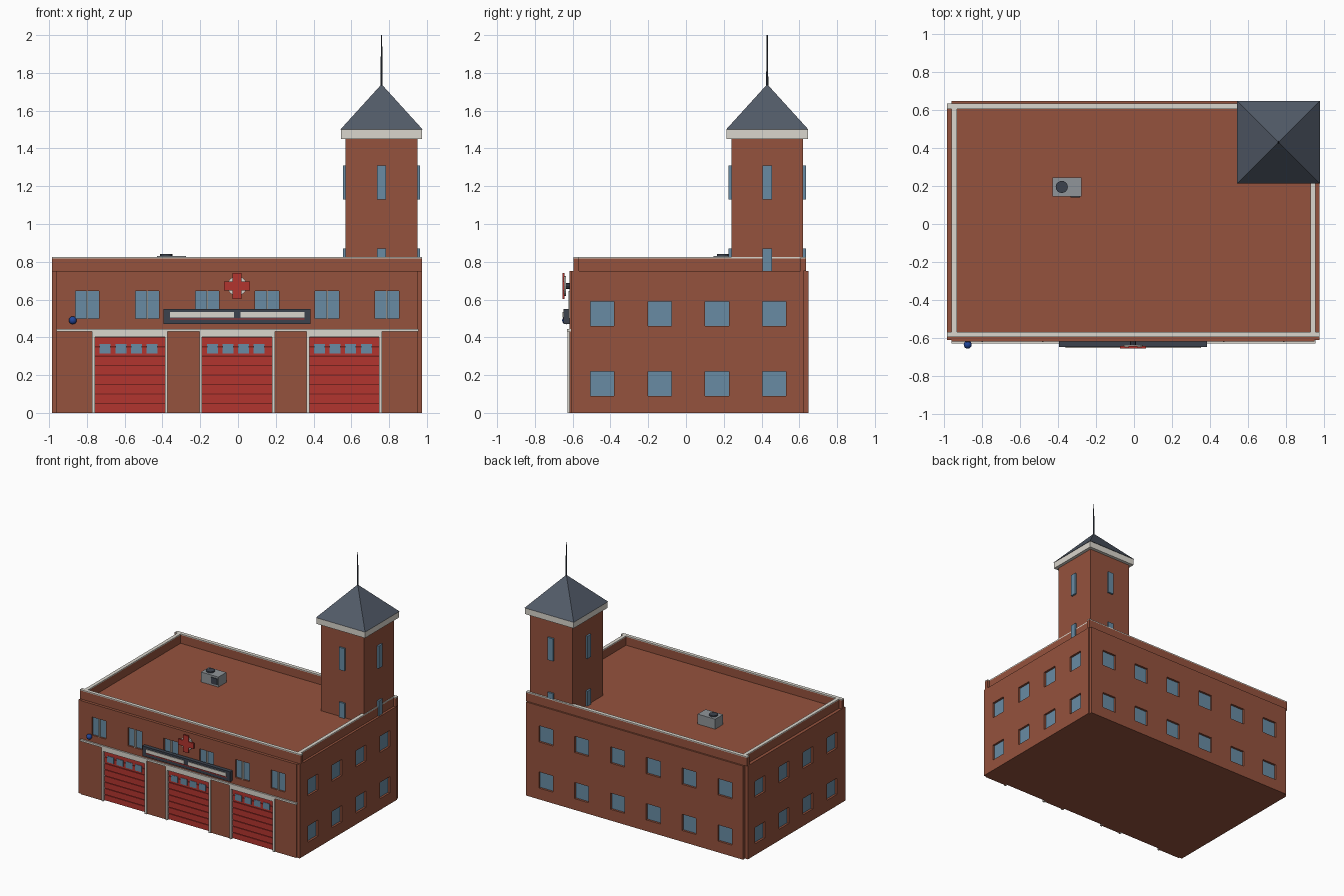
import bpy, bmesh
from math import pi, sqrt
from mathutils import Matrix, Vector

if "Cube" in bpy.data.objects:
    bpy.data.objects.remove(bpy.data.objects["Cube"])


def material(name, rgb):
    m = bpy.data.materials.new(name)
    m.diffuse_color = (*rgb, 1)
    m.use_nodes = True
    m.node_tree.nodes["Principled BSDF"].inputs["Base Color"].default_value = m.diffuse_color
    return m


BRICK = material("brick", (0.30, 0.085, 0.047))
TRIM = material("trim", (0.70, 0.67, 0.61))
GLASS = material("glass", (0.14, 0.26, 0.37))
SLATE = material("slate", (0.085, 0.105, 0.14))
RED = material("red", (0.45, 0.035, 0.028))
DARK_RED = material("dark_red", (0.18, 0.015, 0.012))
DARK = material("dark", (0.045, 0.055, 0.075))
BLUE = material("blue", (0.015, 0.06, 0.32))
METAL = material("metal", (0.28, 0.30, 0.32))


def finish(name, bm, mat):
    me = bpy.data.meshes.new(name)
    bm.to_mesh(me)
    bm.free()
    if mat:
        me.materials.append(mat)
    ob = bpy.data.objects.new(name, me)
    bpy.context.collection.objects.link(ob)
    return ob


def boxes(name, items, mat=None):
    """One object from boxes given as (x0, x1, y0, y1, z0, z1)."""
    bm = bmesh.new()
    for x0, x1, y0, y1, z0, z1 in items:
        m = Matrix.Translation(((x0 + x1) / 2, (y0 + y1) / 2, (z0 + z1) / 2))
        bmesh.ops.create_cube(bm, size=1, matrix=m @ Matrix.Diagonal((x1 - x0, y1 - y0, z1 - z0, 1)))
    return finish(name, bm, mat)


def cone(name, loc, r1, r2, depth, mat, seg=16, rot=Matrix()):
    bm = bmesh.new()
    bmesh.ops.create_cone(bm, cap_ends=True, segments=seg, radius1=r1, radius2=r2, depth=depth,
                          matrix=Matrix.Translation(loc) @ rot)
    return finish(name, bm, mat)


def cut(ob, holes):
    c = boxes(ob.name + "_cutter", holes)
    c.hide_render = True
    c.hide_viewport = True
    mod = ob.modifiers.new("openings", 'BOOLEAN')
    mod.operation = 'DIFFERENCE'
    mod.solver = 'EXACT'
    mod.object = c


CX, CY = -0.005, 0.0125
XL, XR, YF, YB = -0.96, 0.95, -0.598, 0.623      # core walls
H = 0.75
COLS = [CX + 0.3175 * (i - 2.5) for i in range(6)]
ROWS_Y = [CY + 0.3035 * (i - 1.5) for i in range(4)]
FLOORS = [(0.09, 0.22), (0.46, 0.59)]
DOORS = [CX + 0.5675 * i for i in (-1, 0, 1)]
W = 0.0625                                       # half window width

# Core block and roof deck
boxes("building_core", [(XL, XR, YF, YB, 0, H)], BRICK)

# Side walls with recessed windows
for side, x0, x1, gx in (("left", XL - 0.025, XL, XL - 0.008), ("right", XR, XR + 0.025, XR + 0.008)):
    wall = boxes(side + "_wall", [(x0, x1, -0.61, YB, 0, H)], BRICK)
    cut(wall, [(x0 - .02, x1 + .02, y - W, y + W, a, b) for y in ROWS_Y for a, b in FLOORS])
    boxes(side + "_windows", [(min(gx, (XL, XR)[side == "right"]), max(gx, (XL, XR)[side == "right"]),
                               y - W, y + W, a, b) for y in ROWS_Y for a, b in FLOORS], GLASS)

# Back wall
back = boxes("back_wall", [(XL, XR + 0.015, YB, 0.648, 0, H)], BRICK)
cut(back, [(x - W, x + W, YB - .02, 0.67, a, b) for x in COLS for a, b in FLOORS])
boxes("back_windows", [(x - W, x + W, YB, YB + 0.008, a, b) for x in COLS for a, b in FLOORS], GLASS)

# Front wall with window and door openings
FY = -0.618
front = boxes("front_wall", [(XL, XR, FY, YF, 0, H)], BRICK)
cut(front, [(x - W, x + W, FY - .02, YF + .02, 0.50, 0.645) for x in COLS]
    + [(x - 0.187, x + 0.187, FY - .02, YF + .02, -0.02, 0.402) for x in DOORS])
boxes("front_windows", [(x - W, x + W, YF - 0.006, YF, 0.50, 0.645) for x in COLS], GLASS)
boxes("front_window_mullions", [(x - .004, x + .004, FY - .003, YF, 0.50, 0.645) for x in COLS], TRIM)
boxes("front_ledge", [(XL, XR + 0.005, -0.63, YF, 0.43, 0.445)], TRIM)

# Garage doors: dark backing, slats, window strip and frames
boxes("door_backings", [(x - .187, x + .187, YF - .004, YF, 0, 0.402) for x in DOORS], DARK_RED)
boxes("door_slats", [(x - .185, x + .185, YF - .010, YF - .003, i * .05 + .003, i * .05 + .047)
                     for x in DOORS for i in range(8)], RED)
boxes("door_windows", [(x + d - .036, x + d + .022, YF - .013, YF - .003, 0.315, 0.365)
                       for x in DOORS for d in (-.124, -.041, .041, .124)], GLASS)
frames = []
for x in DOORS:
    frames += [(x - .20, x - .185, -.628, YF, 0, .402), (x + .185, x + .20, -.628, YF, 0, .402),
               (x - .20, x + .20, -.628, YF, .402, .43)]
boxes("door_frames", frames, TRIM)

# Parapet and coping
parapet = [(XL - .025, XR + .025, -.595, -.567, H, .817), (XL - .025, XR + .025, .605, .635, H, .817),
           (XL, XL + .028, -.567, .605, H, .817), (XR - .022, XR + .006, -.567, .605, H, .817)]
boxes("parapet", parapet, BRICK)
boxes("parapet_coping", [(*p[:4], .817, .825) for p in parapet], TRIM)

# Tower with slit windows, cornice, pyramid roof and mast
TX, TY, T = 0.76, 0.43, 0.19
boxes("tower", [(TX - T, TX + T, TY - T, TY + T, H, 1.45)], BRICK)
slits = []
for a, b in ((0.69, 0.87), (1.13, 1.31)):
    p = T + 0.014
    slits += [(TX - .024, TX + .024, TY - p, TY - T, a, b), (TX - .024, TX + .024, TY + T, TY + p, a, b),
              (TX - p, TX - T, TY - .024, TY + .024, a, b), (TX + T, TX + p, TY - .024, TY + .024, a, b)]
boxes("tower_windows", slits, GLASS)
boxes("tower_cornice", [(TX - .215, TX + .215, TY - .215, TY + .215, 1.45, 1.50)], TRIM)
cone("tower_roof", (TX, TY, 1.62), .218 * sqrt(2), 0, 0.24, SLATE, 4, Matrix.Rotation(pi / 4, 4, 'Z'))
cone("mast", (TX, TY, 1.865), .006, .003, 0.27, DARK, 8)

# Rooftop air unit
boxes("air_unit", [(-.43, -.275, .145, .245, H, .83)], METAL)
boxes("air_unit_grille", [(-.335, -.285, .139, .147, .765, .815)], DARK)
cone("air_unit_fan", (-.38, .195, .834), .032, .032, .012, DARK, 16)

# Sign board with blank panels
boxes("sign_board", [(-.395, .385, -.648, FY, .47, .55)], DARK)
boxes("sign_panels", [(-.36, -.02, -.653, -.645, .506, .533), (.012, .352, -.653, -.645, .506, .533)], TRIM)
boxes("sign_stripe", [(-.36, .352, -.651, -.645, .495, .501)], RED)

# Cross emblem on a round plate
FACE = Matrix.Rotation(pi / 2, 4, 'X')
cone("emblem_plate", (CX, -.641, .672), .052, .052, .010, TRIM, 24, FACE)
cone("emblem_mount", (CX, -.628, .672), .015, .015, .022, DARK, 8, FACE)
boxes("emblem_cross", [(CX - .068, CX + .068, -.655, -.643, .649, .695),
                       (CX - .023, CX + .023, -.655, -.643, .604, .740)], RED)

# Blue wall lamp
boxes("lamp_bracket", [(-.885, -.865, -.632, FY, .475, .505)], DARK)
bm = bmesh.new()
bmesh.ops.create_uvsphere(bm, u_segments=16, v_segments=8, radius=.021,
                          matrix=Matrix.Translation((-.875, -.635, .49)))
for f in bm.faces:
    f.smooth = True
finish("blue_lamp", bm, BLUE)
